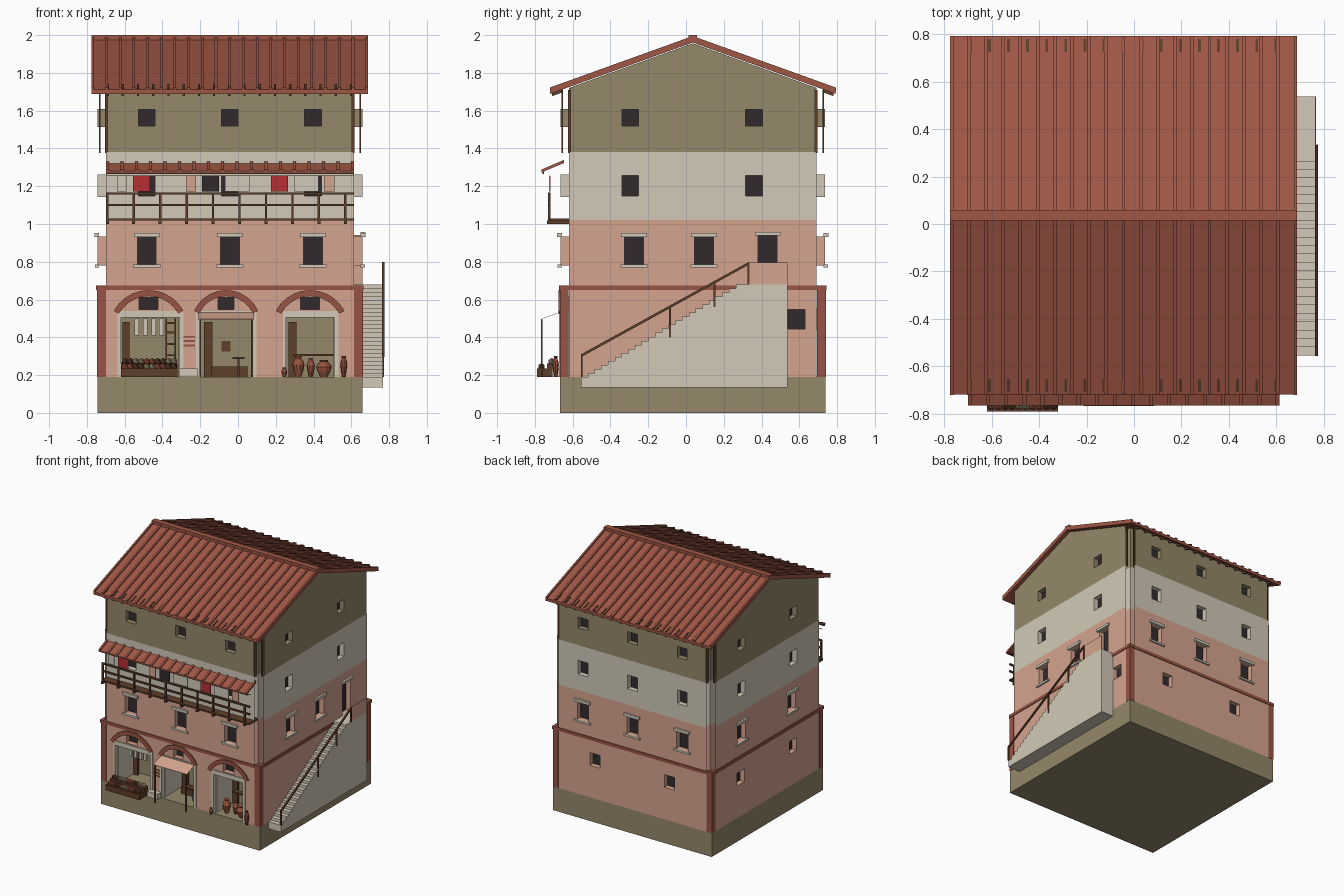
import bpy, bmesh, math
from mathutils import Matrix

if "Cube" in bpy.data.objects:
    bpy.data.objects.remove(bpy.data.objects["Cube"])

CX, CY, H, W = -0.043, 0.036, 0.656, 0.046   # centre, core half width, wall skin distance


def mat(name, r, g, b):
    m = bpy.data.materials.new(name)
    lin = [((c / 255 + 0.055) / 1.055) ** 2.4 for c in (r, g, b)]
    m.diffuse_color = (*lin, 1)
    m.use_nodes = True
    m.node_tree.nodes["Principled BSDF"].inputs["Base Color"].default_value = m.diffuse_color
    return m


PINK = mat("pink plaster", 213, 164, 143)
CREAM = mat("cream plaster", 210, 202, 184)
OLIVE = mat("olive stone", 149, 135, 106)
TILE = mat("terracotta tile", 160, 87, 70)
BRICK = mat("red brick", 152, 84, 69)
WOOD = mat("dark wood", 94, 62, 42)
DARK = mat("dark glass", 50, 42, 45)
RED = mat("red cloth", 186, 46, 52)
CLAY = mat("clay", 152, 84, 62)
parts, holes = {}, []


def part(name, m):
    """Return the mesh being collected under this part name."""
    return parts.setdefault(name, (bmesh.new(), m))[0]


def box(name, m, x0, x1, y0, y1, z0, z1):
    mx = Matrix.Translation(((x0 + x1) / 2, (y0 + y1) / 2, (z0 + z1) / 2))
    bmesh.ops.create_cube(part(name, m), size=1,
                          matrix=mx @ Matrix.Diagonal((abs(x1 - x0), abs(y1 - y0), z1 - z0, 1)))


def prism(name, m, pts, a, b, axis="x"):
    """Extrude a profile: (y, z) points along x, or (x, z) points along y."""
    bm = part(name, m)
    put = (lambda p, t: (t, p[0], p[1])) if axis == "x" else (lambda p, t: (p[0], t, p[1]))
    lo = [bm.verts.new(put(p, a)) for p in pts]
    hi = [bm.verts.new(put(p, b)) for p in pts]
    n = len(pts)
    fs = [bm.faces.new(lo), bm.faces.new(hi[::-1])]
    fs += [bm.faces.new((lo[i], hi[i], hi[(i + 1) % n], lo[(i + 1) % n])) for i in range(n)]
    bmesh.ops.recalc_face_normals(bm, faces=fs)


def on_wall(side, u, d):
    """Wall coordinates (along, outward) to x, y."""
    s = -1 if side in ("front", "left") else 1
    return (u, CY + s * (H + d)) if side in ("front", "back") else (CX + s * (H + d), u)


def side_box(name, m, side, u0, u1, d0, d1, z0, z1):
    (xa, ya), (xb, yb) = on_wall(side, u0, d0), on_wall(side, u1, d1)
    box(name, m, xa, xb, ya, yb, z0, z1)


def skin(name, m, side, half, z0, z1):
    """Outer wall sheet with its window and shop openings left out."""
    c = CX if side in ("front", "back") else CY
    hs = [h for h in holes if h[0] == side and h[3] < z1 and h[4] > z0]
    us = sorted({c - half, c + half, *(v for h in hs for v in h[1:3])})
    zs = sorted({z0, z1, *(min(max(v, z0), z1) for h in hs for v in h[3:5])})
    bm = part(name, m)
    for a, b in zip(us, us[1:]):
        for p, q in zip(zs, zs[1:]):
            if any(h[1] < (a + b) / 2 < h[2] and h[3] < (p + q) / 2 < h[4] for h in hs):
                continue
            vs = [bm.verts.new((*on_wall(side, u, W), z)) for u, z in ((a, p), (b, p), (b, q), (a, q))]
            bm.faces.new(vs if side in ("front", "right") else vs[::-1])


def window(name, m, side, u, z0, z1, w, trim=False):
    """Recessed opening: dark pane on the core and reveals out to the wall sheet."""
    t, h = 0.004, w / 2
    holes.append((side, u - h, u + h, z0, z1))
    side_box("window_panes", DARK, side, u - h, u + h, 0, 0.004, z0, z1)
    for a, b in ((u - h - t, u - h), (u + h, u + h + t)):
        side_box(name, m, side, a, b, 0, W - .001, z0, z1)
    for a, b in ((z0 - t, z0), (z1, z1 + t)):
        side_box(name, m, side, u - h - t, u + h + t, 0, W - .001, a, b)
    if trim:
        side_box("window_lintels", CREAM, side, u - h - .018, u + h + .018, W - .01, .062, z1, z1 + .022)
        side_box("window_sills", CREAM, side, u - h - .022, u + h + .022, W - .01, .059, z0 - .015, z0)


def pot(x, y, z, r, h):
    """Lathed jar with narrow foot, belly and neck."""
    bm = part("clay_jars", CLAY)
    rings = []
    for f, k in ((0, .45), (.3, .8), (.6, 1), (.8, .75), (.9, .45), (1, .6)):
        rings.append([bm.verts.new((x + r * k * math.cos(i * math.pi / 5),
                                    y + r * k * math.sin(i * math.pi / 5), z + h * f)) for i in range(10)])
    bm.faces.new(rings[0][::-1]), bm.faces.new(rings[-1])
    for a, b in zip(rings, rings[1:]):
        for i in range(10):
            bm.faces.new((a[i], a[(i + 1) % 10], b[(i + 1) % 10], b[i]))


X0, X1, Y0, Y1 = CX - H, CX + H, CY - H, CY + H
YF = Y0 - W                                   # front wall sheet
SIDES = ("front", "back", "left", "right")

# Base, storey cores and gable
box("base", OLIVE, CX - .702, CX + .702, CY - .702, CY + .702, 0, .19)
box("middle_core", PINK, X0, X1, Y0, Y1, .66, 1.02)
box("balcony_core", CREAM, X0, X1, Y0, Y1, 1.02, 1.38)
box("top_core", OLIVE, X0, X1, Y0, Y1, 1.38, 1.72)
prism("gable", OLIVE, [(Y0, 1.72), (Y1, 1.72), (CY, 1.957)], X0 - W, X1 + W)

# Ground storey with three open shops
DEPTH = Y0 + .22
shops = [(-.62, -.31, .505), (-.205, .075, .505), (.255, .51, .505)]
box("ground_core", PINK, X0, X1, DEPTH, Y1, .19, .66)
box("ground_core", PINK, X0, X1, Y0, DEPTH, .505, .66)
edges = [X0] + [v for s in shops for v in s[:2]] + [X1]
for a, b in zip(edges[::2], edges[1::2]):
    box("ground_core", PINK, a, b, Y0, DEPTH, .19, .505)
for a, b, z in shops:
    holes.append(("front", a, b, .19, z))
    box("shop_back_walls", OLIVE, a, b, DEPTH - .006, DEPTH, .19, z)
    for x in (a, b - .005):
        box("shop_side_walls", CREAM, x, x + .005, Y0 - .02, DEPTH, .19, z)
    for u0, u1, z0, z1 in ((a - .018, a, .19, z), (b, b + .022, .19, z), (a - .018, b + .022, z, z + .035)):
        box("shop_frames", CREAM, u0, u1, YF - .006, Y0, z0, z1)

# Brick corner pillars and timber strips in the open corners
for sx in (-1, 1):
    for sy in (-1, 1):
        box("corner_pillars", BRICK, CX + sx * .657, CX + sx * .704, CY + sy * .657, CY + sy * .704, .19, .67)
        box("corner_strips", WOOD, CX + sx * .646, CX + sx * .661, CY + sy * .686, CY + sy * .694, 1.375, 1.71)
        box("corner_strips", WOOD, CX + sx * .686, CX + sx * .694, CY + sy * .646, CY + sy * .661, 1.375, 1.71)

# String course and arches
for s in SIDES:
    c = CX if s in ("front", "back") else CY
    side_box("string_course", BRICK, s, c - .707, c + .707, .03, .052, .65, .675)
for cx, hw, ww in ((-.473, .185, .1), (-.063, .17, .085), (.382, .182, .1)):
    R = (hw ** 2 + .11 ** 2) / .22
    span = math.asin(hw / R)
    for i in range(10):
        a0, a1 = (span * (2 * (i + k) / 10 - 1) for k in (0, 1))
        prism("shop_arches", BRICK, [(cx + r * math.sin(a), .65 - R + r * math.cos(a))
              for r, a in ((R, a0), (R, a1), (R - .032, a1), (R - .032, a0))], YF - .01, YF + .01, "y")
    window("ground_window_reveals", PINK, "front", cx, .547, .612, ww)

# Windows on every side
for s in SIDES:
    cols = (-.483, -.043, .397) if s in ("front", "back") else (-.295, .36)
    for u in cols:
        window("top_window_reveals", OLIVE, s, u, 1.518, 1.605, .088)
        window("balcony_window_reveals", CREAM, s, u, 1.147, 1.258, .088)
    for u in {"left": (-.275, .36), "right": (-.275, .095)}.get(s, cols):
        window("middle_window_reveals", PINK, s, u, .785, .93, .1, True)
for s, u in (("back", .29), ("back", -.37), ("left", .37), ("left", -.29), ("right", .585)):
    window("ground_window_reveals", PINK, s, u, .445, .548, .092)
window("middle_window_reveals", PINK, "right", .432, .68, .938, .1)
side_box("window_lintels", CREAM, "right", .365, .5, W - .01, .062, .938, .958)

# Wall sheets around the openings
for s in SIDES:
    skin("ground_walls", PINK, s, H, .19, .66)
    skin("middle_walls", PINK, s, H, .66, 1.02)
    skin("balcony_walls", CREAM, s, H, 1.02, 1.38)
    skin("top_walls", OLIVE, s, .647, 1.38, 1.72)

# Main roof: two slopes, ribs, ridge and rafter ends
RX0, RX1, SL = -.776, .688, .36
for s in (-1, 1):
    def slope(name, m, x0, x1, d0, d1, lo, hi):
        prism(name, m, [(CY + s * d, 1.985 - SL * d + o) for d, o in
                        ((d0, lo), (d1, lo), (d1, hi), (d0, hi))], x0, x1)
    slope("roof", TILE, RX0, RX1, 0, .756, -.024, -.002)
    for i in range(21):
        x = RX0 + .007 + i * (RX1 - RX0 - .014) / 20
        slope("roof_ribs", TILE, x - .007, x + .007, .02, .757, -.01, .01)
    for i in range(17):
        x = -.69 + i * .0805
        slope("rafters", WOOD, x - .006, x + .006, .69, .745, -.04, .004)
box("ridge_cap", TILE, RX0, RX1, CY - .022, CY + .022, 1.965, 2.0)

# Balcony deck, railing and tiled canopy
box("balcony_deck", WOOD, X0, X1, -.73, Y0, 1.018, 1.03)
for i in range(10):
    x = -.692 + i * .14
    box("balcony_joists", WOOD, x - .008, x + .008, -.735, Y0, 1.0, 1.019)
    box("railing", WOOD, x - .006, x + .006, -.73, -.718, 1.03, 1.16)
for z in (1.095, 1.155):
    box("railing", WOOD, X0, X1, -.731, -.717, z, z + .012)
prism("canopy", TILE, [(-.765, 1.273), (-.765, 1.28), (-.645, 1.33), (-.645, 1.323)], X0, X1)
box("canopy_batten", WOOD, X0, X1, -.76, -.752, 1.266, 1.277)
for i in range(18):
    x = X0 + .008 + i * (2 * H - .016) / 17
    prism("canopy_ribs", TILE, [(-.766, 1.274), (-.766, 1.288), (-.645, 1.34), (-.645, 1.326)], x - .008, x + .008)

# Washing on a line above the railing
box("washing_line", WOOD, X0, X1, -.722, -.719, 1.254, 1.258)
for x0, x1, m, n in ((-.555, -.465, RED, "red"), (.175, .265, RED, "red"), (-.275, -.222, PINK, "pink"),
                     (.455, .512, PINK, "pink"), (-.19, -.1, DARK, "dark"), (-.07, .06, CREAM, "pale"),
                     (-.64, -.59, CREAM, "pale"), (.3, .425, CREAM, "pale")):
    box(n + "_washing", m, x0, x1, -.724, -.718, 1.172, 1.255)

# Outside staircase with landing screen and handrail
N, ya, yb, za, zb = 24, -.555, .3, .19, .68
prof = [(ya, .135), (.537, .135), (.537, zb), (yb, zb)]
for i in range(N, 0, -1):
    y, z = ya + (yb - ya) * i / N, za + (zb - za) * (i - 1) / (N - 1)
    prof += [(y, z), (y - (yb - ya) / N, z)]
prof = [p for i, p in enumerate(prof) if p != prof[i - 1]]
prism("staircase", CREAM, prof, X1, .768)
box("landing_screen", PINK, .763, .768, .333, .537, .68, .795)
prism("handrail", WOOD, [(-.556, .295), (-.556, .31), (.334, .8), (.334, .785)], .763, .775)
for y, z0, z1 in ((-.552, .19, .305), (-.085, .4, .56), (.15, .56, .69), (.33, .68, .79)):
    box("handrail", WOOD, .764, .774, y - .005, y + .005, z0, z1)

# Produce stand with two stepped rows
box("produce_stand", WOOD, -.62, -.32, -.79, -.735, .19, .235)
box("produce_stand", WOOD, -.62, -.32, -.735, -.68, .19, .262)
for r, (y, z) in enumerate(((-.765, .24), (-.71, .268))):
    for i in range(10):
        n, m = (("clay_produce", CLAY), ("dark_produce", WOOD), ("olive_produce", OLIVE))[(i // 2 + r) % 3]
        bmesh.ops.create_icosphere(part(n, m), subdivisions=1, radius=.02,
                                   matrix=Matrix.Translation((-.6 + i * .029, y, z + .004)))

# Cloth awning on two poles over the middle shop
prism("awning", PINK, [(-.768, .494), (-.768, .496), (YF, .535), (YF, .533)], -.212, .085)
for x in (-.2, .075):
    box("awning_poles", WOOD, x - .005, x + .005, -.768, -.76, .19, .494)

# Shop fittings: doors, shelves, counters, hanging goods
for x0, x1 in ((-.612, -.575), (-.18, -.135), (.268, .31)):
    box("shop_doors", WOOD, x0, x1, DEPTH - .05, DEPTH - .03, .19, .48)
for x in (-.535, -.49, -.445, -.405):
    box("hanging_goods", CREAM, x - .012, x + .012, Y0 + .02, Y0 + .04, .41, .5)
for z in (.3, .36, .42, .47):
    box("shelves", WOOD, -.385, -.33, DEPTH - .08, DEPTH - .01, z, z + .01)
for x in (-.385, -.335):
    box("shelves", WOOD, x, x + .008, DEPTH - .08, DEPTH - .01, .19, .5)
box("counter", WOOD, -.14, .05, Y0 + .1, Y0 + .16, .19, .245)
box("table", WOOD, -.03, .035, Y0 + .02, Y0 + .08, .285, .295)
box("table", WOOD, -.002, .008, Y0 + .045, Y0 + .055, .19, .285)
box("wall_picture", WOOD, -.088, -.04, DEPTH - .012, DEPTH - .006, .325, .38)
box("jar_shelf", WOOD, .29, .505, Y0 + .13, Y0 + .17, .3, .312)
box("bench", CREAM, -.31, -.215, -.71, YF, .19, .235)
for z in (.352, .375, .398):
    box("wall_plaque_bars", BRICK, -.305, -.228, YF - .005, YF, z, z + .01)
for x, y, r, h in ((.32, -.6, .032, .11), (.385, -.58, .022, .1), (.455, -.6, .042, .09),
                   (.56, -.69, .018, .11), (.245, -.69, .014, .05)):
    pot(x, y, .19, r, h)

# Turn the collected parts into objects
for name, (bm, m) in parts.items():
    me = bpy.data.meshes.new(name)
    bmesh.ops.remove_doubles(bm, verts=bm.verts, dist=1e-5)
    bm.to_mesh(me)
    bm.free()
    me.materials.append(m)
    bpy.context.collection.objects.link(bpy.data.objects.new(name, me))
